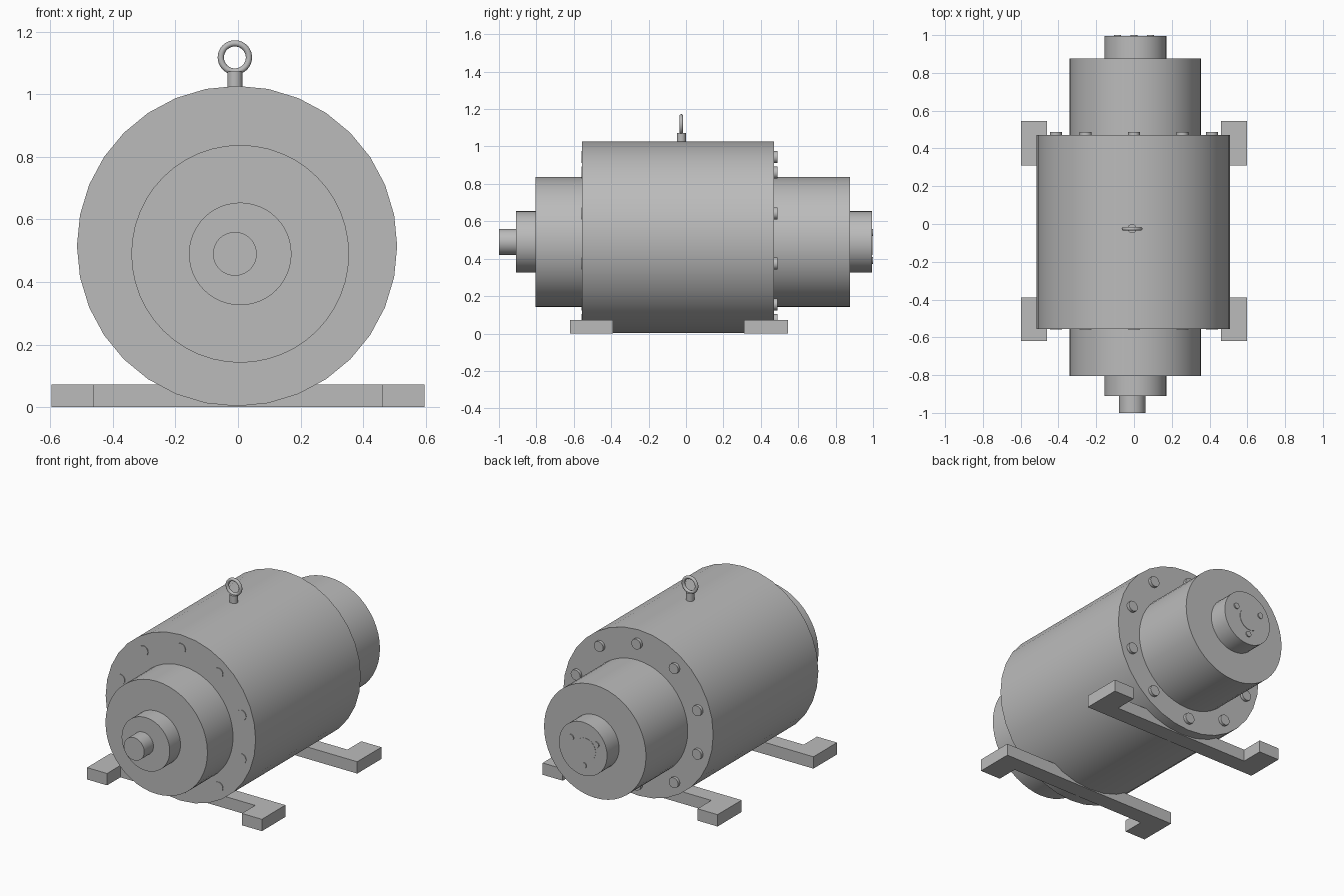
import bpy
import math

cube = bpy.data.objects.get("Cube")
if cube:
    bpy.data.objects.remove(cube, do_unlink=True)

# Single flat grey
grey = bpy.data.materials.new("machine grey")
grey.use_nodes = True
COLOR = (0.5, 0.5, 0.5, 1)
grey.diffuse_color = COLOR
grey.node_tree.nodes["Principled BSDF"].inputs["Base Color"].default_value = COLOR


def finish(name, smooth=True):
    ob = bpy.context.object
    ob.name = name
    ob.data.materials.append(grey)
    if smooth:
        bpy.ops.object.shade_smooth_by_angle(angle=math.radians(35))
    return ob


def drum(name, x, z, radius, y0, y1, sides=32):
    """Cylinder lying along y from y0 to y1."""
    bpy.ops.mesh.primitive_cylinder_add(
        vertices=sides, radius=radius, depth=y1 - y0,
        location=(x, (y0 + y1) / 2, z), rotation=(math.pi / 2, 0, 0))
    return finish(name)


def box(name, x, y, z):
    """Box from three (low, high) ranges."""
    bpy.ops.mesh.primitive_cube_add(size=1, location=[sum(r) / 2 for r in (x, y, z)])
    bpy.context.object.scale = [r[1] - r[0] for r in (x, y, z)]
    bpy.ops.object.transform_apply(location=False, rotation=False, scale=True)
    return finish(name, smooth=False)


# Main housing and stepped ends
drum("housing", -0.003, 0.515, 0.512, -0.555, 0.47)
drum("end_hub", 0.007, 0.49, 0.348, -0.805, 0.877, 48)
drum("bearing_collar", 0.007, 0.49, 0.164, -0.91, 0.994, 48)
drum("drive_shaft", -0.01, 0.49, 0.07, -1.0, 0.996)

# Ring of ten bolts on each housing face
for i in range(10):
    a = i * math.tau / 10
    x, z = 0.435 * math.sin(a), 0.508 + 0.435 * math.cos(a)
    drum(f"front_bolt_{i}", x, z, 0.032, -0.559, -0.54, 16)
    drum(f"back_bolt_{i}", x, z, 0.032, 0.46, 0.488, 16)

# Three small screws on the back collar
for i in range(3):
    a = math.radians(30 + 120 * i)
    drum(f"collar_screw_{i}", 0.1 * math.cos(a), 0.49 + 0.1 * math.sin(a),
         0.018, 0.98, 1.0, 12)

# Cross bars with pads turned outward, joined into one foot each
for name, bar_y, pad_y in (("front_foot", (-0.49, -0.39), (-0.62, -0.49)),
                           ("back_foot", (0.31, 0.41), (0.41, 0.545))):
    height = (0, 0.073)
    parts = [box(name, (-0.597, 0.597), bar_y, height)]
    for x in ((-0.597, -0.46), (0.46, 0.597)):
        parts.append(box(name + "_pad", x, pad_y, height))
    for ob in parts:
        ob.select_set(True)
    bpy.context.view_layer.objects.active = parts[0]
    bpy.ops.object.join()

# Lifting eye on top
bpy.ops.mesh.primitive_cylinder_add(vertices=24, radius=0.024, depth=0.07,
                                    location=(-0.01, -0.025, 1.038))
finish("lifting_eye_stem")
bpy.ops.mesh.primitive_torus_add(
    major_segments=40, minor_segments=12, major_radius=0.045, minor_radius=0.01,
    location=(-0.01, -0.025, 1.118), rotation=(math.pi / 2, 0, 0))
finish("lifting_eye_ring")
